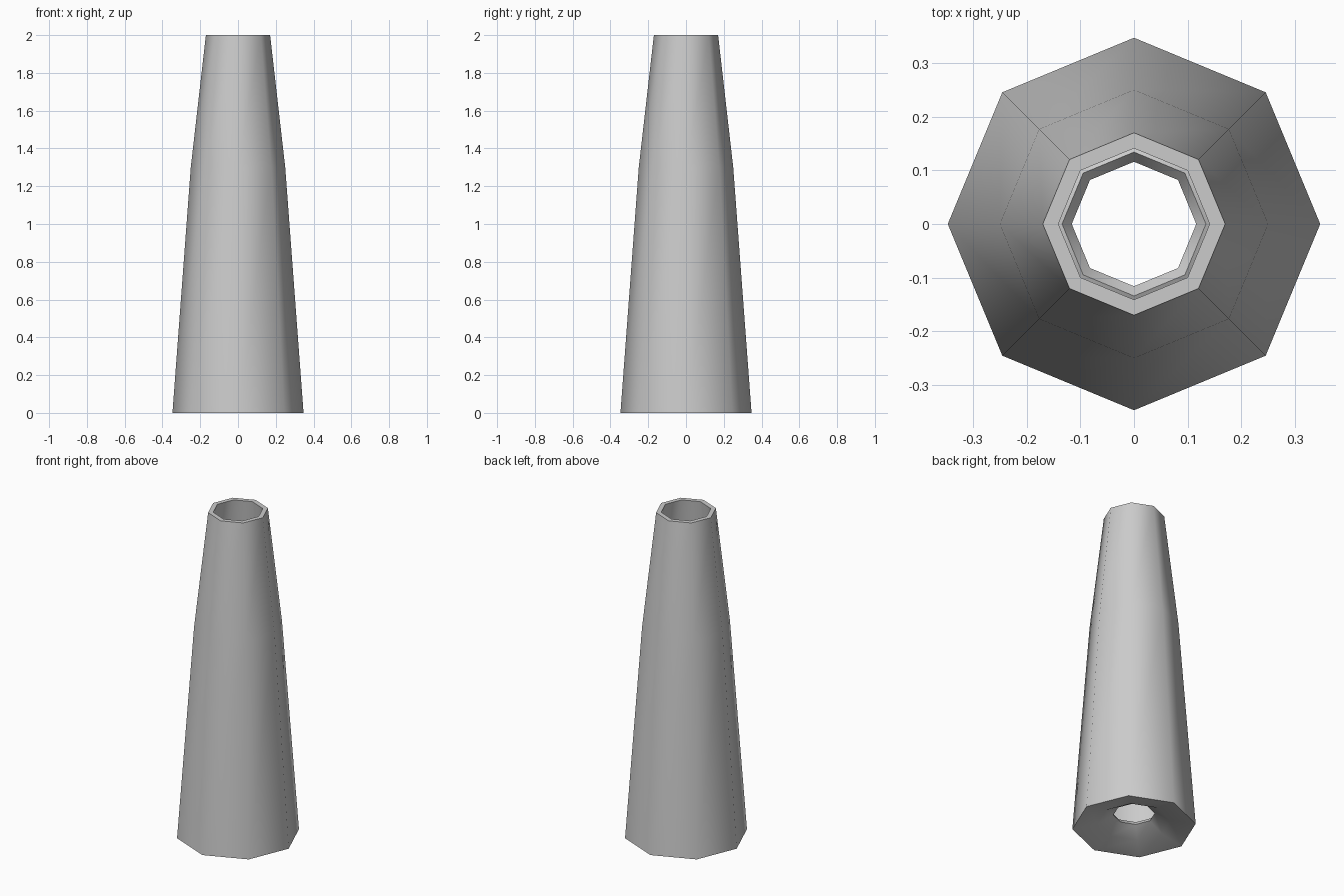
import bpy, bmesh, math

if "Cube" in bpy.data.objects:
    bpy.data.objects.remove(bpy.data.objects["Cube"])

SIDES = 8


def lathe(name, profile):
    """Spin a closed (radius, z) profile around z into an eight-sided solid."""
    bm = bmesh.new()
    rings = []
    for r, z in profile:
        rings.append([bm.verts.new((r * math.cos(2 * math.pi * i / SIDES),
                                    r * math.sin(2 * math.pi * i / SIDES), z))
                      for i in range(SIDES)])
    for k, low in enumerate(rings):
        high = rings[(k + 1) % len(rings)]
        for i in range(SIDES):
            j = (i + 1) % SIDES
            bm.faces.new((low[i], low[j], high[j], high[i]))
    bmesh.ops.recalc_face_normals(bm, faces=bm.faces)
    mesh = bpy.data.meshes.new(name)
    bm.to_mesh(mesh)
    bm.free()
    obj = bpy.data.objects.new(name, mesh)
    bpy.context.collection.objects.link(obj)
    return obj


# Tapered hollow tube: outer wall, flat rim, inner wall, recessed base with hole
tube = lathe("tapered_tube", [
    (0.347, 0.0), (0.25, 1.3), (0.17, 2.0),
    (0.141, 2.0), (0.221, 1.3), (0.315, 0.035),
    (0.215, 0.06), (0.134, 0.105),
    (0.116, 0.08), (0.205, 0.03),
])

# Smooth around the octagon corners, sharp at the rim and base
bpy.ops.object.select_all(action='DESELECT')
tube.select_set(True)
bpy.context.view_layer.objects.active = tube
bpy.ops.object.shade_smooth_by_angle(angle=math.radians(50))
